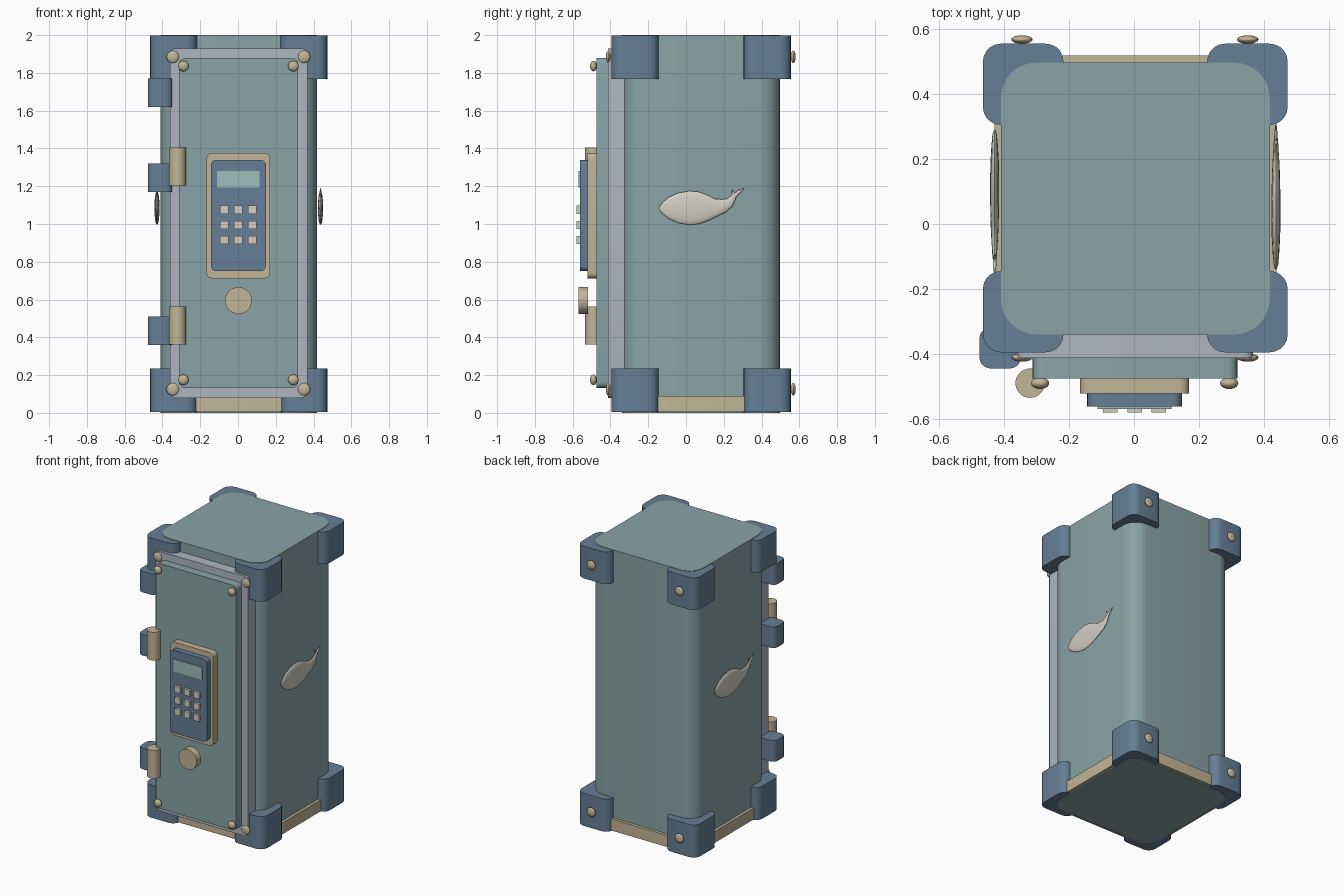
import bpy, bmesh, math
from mathutils import Matrix, Vector

if "Cube" in bpy.data.objects:
    bpy.data.objects.remove(bpy.data.objects["Cube"])


def mat(name, r, g, b):
    m = bpy.data.materials.new(name)
    m.diffuse_color = (r, g, b, 1)
    m.use_nodes = True
    m.node_tree.nodes["Principled BSDF"].inputs["Base Color"].default_value = m.diffuse_color
    return m


TEAL = mat("teal", 0.25, 0.37, 0.38)
BLUE = mat("blue", 0.13, 0.21, 0.30)
TAN = mat("tan", 0.54, 0.46, 0.31)
GREY = mat("pale_grey", 0.43, 0.47, 0.52)
CREAM = mat("cream", 0.65, 0.62, 0.55)
GLASS = mat("glass", 0.34, 0.51, 0.51)


def finish(bm, name, material):
    bmesh.ops.recalc_face_normals(bm, faces=bm.faces)
    me = bpy.data.meshes.new(name)
    bm.to_mesh(me)
    bm.free()
    me.materials.append(material)
    ob = bpy.data.objects.new(name, me)
    bpy.context.collection.objects.link(ob)
    bpy.ops.object.select_all(action='DESELECT')
    ob.select_set(True)
    bpy.context.view_layer.objects.active = ob
    bpy.ops.object.shade_smooth_by_angle(angle=math.radians(35))
    return ob


def box(name, lo, hi, material, r=0.0, axis=2, seg=5):
    """Box between two corners, with the edges along one axis rounded."""
    lo, hi = Vector(lo), Vector(hi)
    bm = bmesh.new()
    bmesh.ops.create_cube(bm, size=1, matrix=Matrix.Translation((lo + hi) / 2)
                          @ Matrix.Diagonal((*(hi - lo), 1)))
    if r:
        edges = [e for e in bm.edges
                 if abs((e.verts[0].co - e.verts[1].co).normalized()[axis]) > 0.9]
        bmesh.ops.bevel(bm, geom=edges, offset=r, segments=seg, profile=0.5,
                        affect='EDGES')
    return finish(bm, name, material)


def cylinder(name, centre, r, depth, material, along_y=False):
    bm = bmesh.new()
    m = Matrix.Translation(centre)
    if along_y:
        m = m @ Matrix.Rotation(math.pi / 2, 4, 'X')
    bmesh.ops.create_cone(bm, cap_ends=True, segments=32, radius1=r, radius2=r,
                          depth=depth, matrix=m)
    return finish(bm, name, material)


def bolt(name, centre, r, half_depth):
    bm = bmesh.new()
    bmesh.ops.create_uvsphere(bm, u_segments=20, v_segments=12, radius=1,
                              matrix=Matrix.Translation(centre)
                              @ Matrix.Diagonal((r, half_depth, r, 1)))
    return finish(bm, name, TAN)


def loft(bm, stations, n=16):
    """Flattened tube through (y, z, half width, half thickness) stations."""
    rings = []
    for i, (y, z, w, t) in enumerate(stations):
        a, b = stations[max(i - 1, 0)], stations[min(i + 1, len(stations) - 1)]
        d = Vector((b[0] - a[0], b[1] - a[1])).normalized()
        rings.append([bm.verts.new((0.437 + t * math.sin(k * math.tau / n),
                                    y - d.y * w * math.cos(k * math.tau / n),
                                    z + d.x * w * math.cos(k * math.tau / n)))
                      for k in range(n)])
    for p, q in zip(rings, rings[1:]):
        for k in range(n):
            bm.faces.new((p[k], p[(k + 1) % n], q[(k + 1) % n], q[k]))
    bm.faces.new(rings[0])
    bm.faces.new(rings[-1])


# Cabinet body and base skirt
box("cabinet_body", (-0.41, -0.34, 0), (0.418, 0.497, 2), TEAL, 0.11, 2, 8)
box("base_skirt", (-0.43, -0.36, 0.008), (0.438, 0.518, 0.09), TAN, 0.1)

# Corner guards, top and bottom, with bolts on front frame and back
for x0 in (-0.465, 0.225):
    for y0 in (-0.395, 0.305):
        for z0, z1, tag in ((0.004, 0.236, "lower"), (1.768, 1.997, "upper")):
            box(f"{tag}_corner_guard", (x0, y0, z0), (x0 + 0.248, y0 + 0.25, z1),
                BLUE, 0.055)
for x in (-0.345, 0.35):
    for z in (0.125, 1.885):
        bolt("frame_bolt", (x, -0.411, z), 0.033, 0.013)
        bolt("back_bolt", (x, 0.568, z), 0.033, 0.013)

# Door frame, door and door bolts
box("door_frame", (-0.36, -0.413, 0.08), (0.367, -0.325, 1.93), GREY, 0.03, 1)
box("door", (-0.312, -0.475, 0.132), (0.318, -0.40, 1.878), TEAL, 0.03, 1)
for x in (-0.289, 0.293):
    for z in (0.175, 1.836):
        bolt("door_bolt", (x, -0.49, z), 0.028, 0.018)

# Keypad: bezel, panel, display, keys
box("keypad_bezel", (-0.166, -0.522, 0.712), (0.17, -0.47, 1.376), TAN, 0.03, 1)
box("keypad_panel", (-0.144, -0.562, 0.75), (0.148, -0.515, 1.34), BLUE, 0.03, 1)
box("display", (-0.112, -0.569, 1.192), (0.115, -0.555, 1.28), GLASS)
for x in (-0.073, 0.002, 0.076):
    for z in (0.915, 0.995, 1.075):
        box("key", (x - 0.022, -0.58, z - 0.022), (x + 0.022, -0.555, z + 0.022), CREAM)

# Round door knob
cylinder("door_knob", (0.002, -0.545, 0.595), 0.071, 0.05, TAN, True)

# Hinge blocks and pins
for z in (0.36, 1.17, 1.62):
    box("hinge_block", (-0.476, -0.445, z), (-0.348, -0.318, z + 0.15), BLUE, 0.035)
for z in (0.463, 1.305):
    cylinder("hinge_pin", (-0.32, -0.49, z), 0.045, 0.2, TAN)

# Leaf-shaped side ornament with forked tip, repeated turned half way round
for side, spin in (("right", 0), ("left", math.pi)):
    bm = bmesh.new()
    loft(bm, [(-0.14, 1.083, 0.008, 0.002), (-0.125, 1.083, 0.029, 0.007),
              (-0.09, 1.084, 0.058, 0.010), (-0.04, 1.085, 0.080, 0.013),
              (0.02, 1.085, 0.090, 0.014), (0.07, 1.085, 0.085, 0.014),
              (0.12, 1.085, 0.066, 0.013), (0.16, 1.087, 0.046, 0.012),
              (0.20, 1.097, 0.036, 0.010), (0.23, 1.113, 0.025, 0.008),
              (0.25, 1.14, 0.015, 0.007), (0.262, 1.16, 0.010, 0.005)])
    loft(bm, [(0.252, 1.145, 0.012, 0.006), (0.28, 1.17, 0.009, 0.005),
              (0.305, 1.188, 0.002, 0.002)])
    loft(bm, [(0.253, 1.145, 0.010, 0.006), (0.25, 1.163, 0.007, 0.005),
              (0.242, 1.182, 0.002, 0.002)])
    pivot = Matrix.Translation((0.004, 0.075, 0))
    bm.transform(pivot @ Matrix.Rotation(spin, 4, 'Z') @ pivot.inverted())
    finish(bm, f"{side}_ornament", CREAM)
